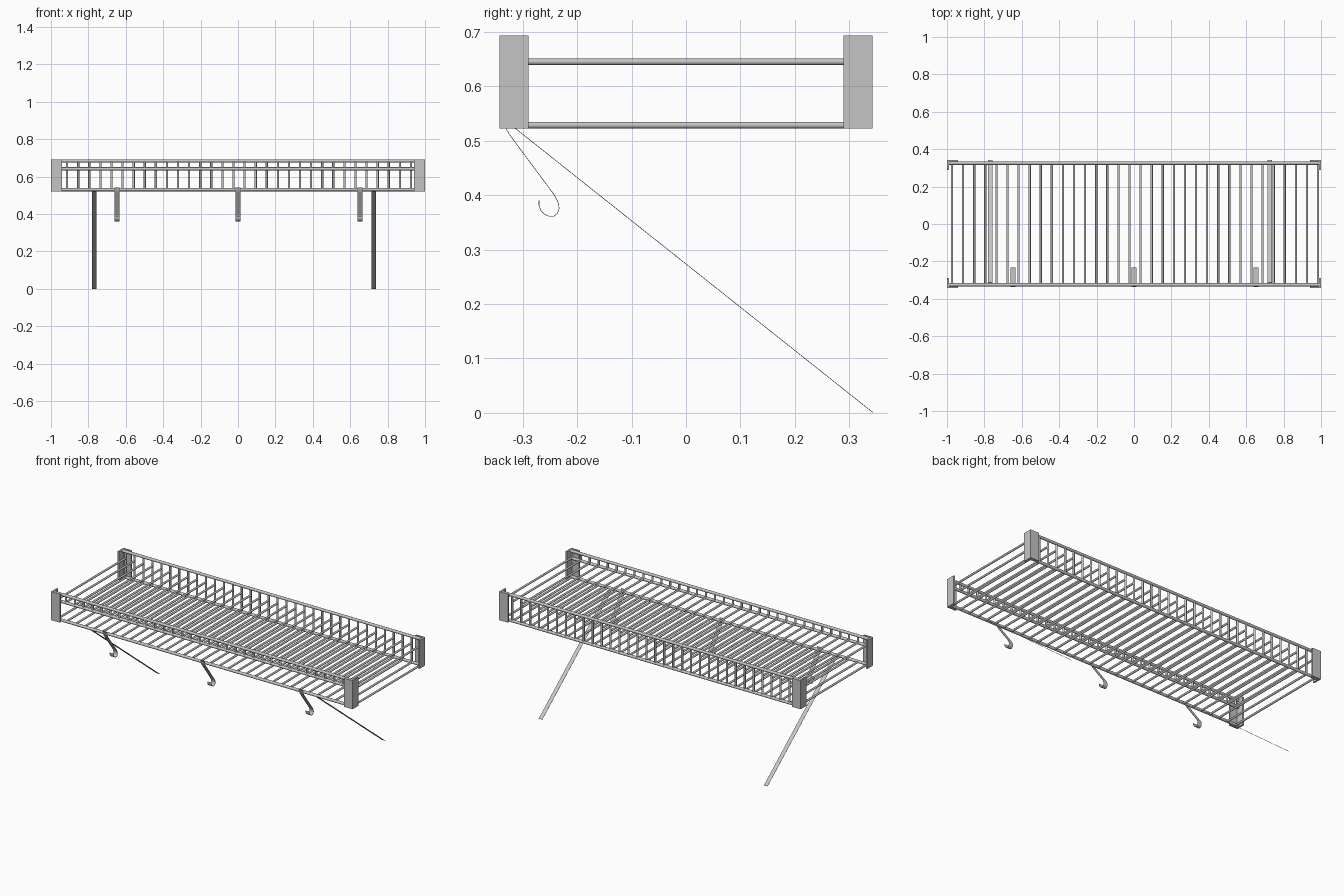
import bpy, bmesh, math
from mathutils import Vector

if "Cube" in bpy.data.objects:
    bpy.data.objects.remove(bpy.data.objects["Cube"])

steel = bpy.data.materials.new("brushed steel grey")
steel.diffuse_color = (0.56, 0.56, 0.56, 1)
steel.use_nodes = True
steel.node_tree.nodes["Principled BSDF"].inputs["Base Color"].default_value = steel.diffuse_color


def finish(name, bm, smooth=True):
    bmesh.ops.recalc_face_normals(bm, faces=bm.faces)
    me = bpy.data.meshes.new(name)
    bm.to_mesh(me)
    bm.free()
    me.materials.append(steel)
    ob = bpy.data.objects.new(name, me)
    bpy.context.collection.objects.link(ob)
    if smooth:
        bpy.ops.object.select_all(action='DESELECT')
        ob.select_set(True)
        bpy.context.view_layer.objects.active = ob
        bpy.ops.object.shade_smooth_by_angle(angle=math.radians(50))
    return ob


def rods(name, spans, r):
    """One object holding a round rod for each (start, end) pair."""
    bm = bmesh.new()
    for a, b in spans:
        a, b = Vector(a), Vector(b)
        d = b - a
        m = d.to_track_quat('Z', 'Y').to_matrix().to_4x4()
        m.translation = (a + b) / 2
        bmesh.ops.create_cone(bm, cap_ends=True, segments=14, radius1=r,
                              radius2=r, depth=d.length, matrix=m)
    return finish(name, bm)


def extrude_profile(name, pts, axis, lo, hi, smooth=False):
    """Closed 2D outline pushed along x (pts are y,z) or z (pts are x,y)."""
    bm = bmesh.new()
    place = (lambda p, t: (t, p[0], p[1])) if axis == 'x' else (lambda p, t: (p[0], p[1], t))
    a = [bm.verts.new(place(p, lo)) for p in pts]
    b = [bm.verts.new(place(p, hi)) for p in pts]
    n = len(pts)
    for i in range(n):
        j = (i + 1) % n
        bm.faces.new((a[i], a[j], b[j], b[i]))
    bm.faces.new(a)
    bm.faces.new(b)
    return finish(name, bm, smooth)


def strip(name, path, x, width, t=0.0012):
    """Thin bent metal strap following a y,z path."""
    path = [Vector(p) for p in path]
    left, right = [], []
    for i, p in enumerate(path):
        d = (path[min(i + 1, len(path) - 1)] - path[max(i - 1, 0)]).normalized()
        n = Vector((-d.y, d.x)) * t / 2
        left.append(p + n)
        right.append(p - n)
    return extrude_profile(name, left + right[::-1], 'x', x - width / 2, x + width / 2, True)


LOW, MID, TOP = 0.5285, 0.645, 0.6845
Y = 0.325
COUNT = 34
xs = [-0.973 + i * (0.984 + 0.973) / (COUNT - 1) for i in range(COUNT)]

# Corner angle brackets
t = 0.01
for sx, side in ((-1, "left"), (1, "right")):
    for sy, end in ((-1, "front"), (1, "back")):
        outline = [(1, 0.343), (0.942, 0.343), (0.942, 0.343 - t),
                   (1 - t, 0.343 - t), (1 - t, 0.289), (1, 0.289)]
        extrude_profile(f"{end}_{side}_bracket", [(sx * x, sy * y) for x, y in outline],
                        'z', 0.522, 0.693)

# Long rails
for name, y, z in (("front_bottom_rail", -Y, LOW + 0.002), ("front_middle_rail", -Y, MID - 0.003),
                   ("front_top_rail", -Y, TOP), ("back_bottom_rail", Y, LOW + 0.002),
                   ("back_top_rail", Y, TOP)):
    rods(name, [((-0.992, y, z), (0.992, y, z))], 0.0085)

# Two levels of cross rods, and the upright bars
rods("floor_rods", [((x, -Y, LOW), (x, Y, LOW)) for x in xs], 0.006)
rods("upper_cross_rods", [((x, -Y, MID), (x, Y, MID)) for x in xs], 0.006)
rods("back_upright_bars", [((x, Y, LOW), (x, Y, TOP)) for x in xs], 0.006)
rods("front_short_bars", [((x, -Y, MID), (x, -Y, TOP)) for x in xs], 0.006)

# Slanted support straps
for name, x in (("left_support_strap", -0.769), ("right_support_strap", 0.725)):
    strip(name, [(-0.314, 0.523), (0.343, 0.001)], x, 0.024)

# Hanging hooks
hook = [(-0.337, 0.543), (-0.332, 0.525), (-0.324, 0.511), (-0.241, 0.399), (-0.235, 0.387),
        (-0.233, 0.376), (-0.236, 0.367), (-0.243, 0.361), (-0.251, 0.361),
        (-0.260, 0.365), (-0.267, 0.372), (-0.270, 0.381), (-0.270, 0.39)]
for name, x in (("left_hook", -0.648), ("centre_hook", 0.0), ("right_hook", 0.652)):
    strip(name, hook, x, 0.027)
